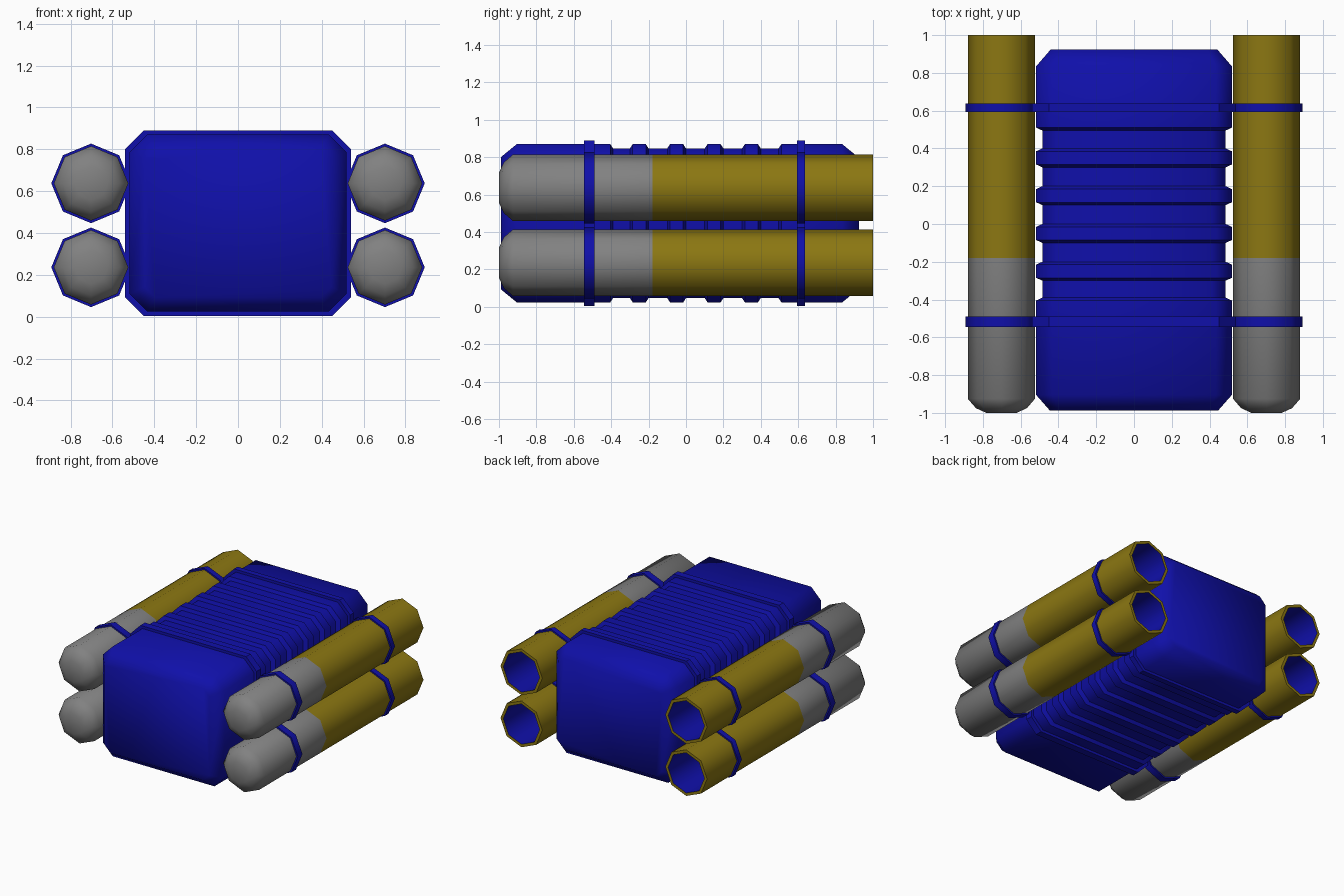
import bpy, bmesh, math

if "Cube" in bpy.data.objects:
    bpy.data.objects.remove(bpy.data.objects["Cube"])


def material(name, rgb):
    m = bpy.data.materials.new(name)
    m.diffuse_color = (*rgb, 1)
    m.use_nodes = True
    m.node_tree.nodes["Principled BSDF"].inputs["Base Color"].default_value = m.diffuse_color
    return m


BLUE = material("deep blue", (0.005, 0.005, 0.40))
GOLD = material("dark gold", (0.26, 0.185, 0.006))
GREY = material("mid grey", (0.22, 0.22, 0.22))
CZ = 0.447                      # height of the body axis


def loft(name, rings, mats, colour_of=lambda ring: 0, smooth=50):
    """Skin a list of closed rings (lists of points) and cap both ends."""
    bm = bmesh.new()
    loops = [[bm.verts.new(p) for p in ring] for ring in rings]
    n = len(loops[0])
    for k in range(len(loops) - 1):
        a, b = loops[k], loops[k + 1]
        for i in range(n):
            j = (i + 1) % n
            f = bm.faces.new((a[i], a[j], b[j], b[i]))
            f.material_index = colour_of(k)
    bm.faces.new(loops[0]).material_index = colour_of(0)
    bm.faces.new(loops[-1]).material_index = colour_of(len(loops) - 2)
    bmesh.ops.recalc_face_normals(bm, faces=bm.faces)
    me = bpy.data.meshes.new(name)
    bm.to_mesh(me)
    bm.free()
    for m in mats:
        me.materials.append(m)
    for p in me.polygons:
        p.use_smooth = True
    me.set_sharp_from_angle(angle=math.radians(smooth))
    ob = bpy.data.objects.new(name, me)
    bpy.context.collection.objects.link(ob)
    return ob


def box_ring(y, hx, hz, c):
    """Rectangle with cut corners, across the body."""
    pts = [(hx, hz - c), (hx - c, hz), (c - hx, hz), (-hx, hz - c),
           (-hx, c - hz), (c - hx, -hz), (hx - c, -hz), (hx, c - hz)]
    return [(x, y, CZ + z) for x, z in pts]


def round_ring(y, r, x, z):
    return [(x + r * math.cos(i * math.pi / 4), y, z + r * math.sin(i * math.pi / 4))
            for i in range(8)]


# body: front block, ribbed middle and rear block as one skin
def outer(y):
    return box_ring(y, 0.518, 0.423, 0.085)


def inner(y):
    return box_ring(y, 0.485, 0.40, 0.075)


rings = [box_ring(-0.988, 0.445, 0.355, 0.05), outer(-0.905), outer(-0.405), inner(-0.39)]
for y in (-0.3, -0.1, 0.1, 0.3):
    rings += [inner(y), outer(y + 0.015), outer(y + 0.085), inner(y + 0.10)]
rings += [inner(0.495), outer(0.51), outer(0.835), box_ring(0.925, 0.44, 0.35, 0.05)]
loft("ribbed_body", rings, [BLUE])

# straps: around the body and around every tube
STRAPS = {"front": (-0.545, -0.49), "rear": (0.594, 0.637)}
for end, (y0, y1) in STRAPS.items():
    loft(f"body_strap_{end}", [box_ring(y, 0.54, 0.443, 0.09) for y in (y0, y1)], [BLUE], smooth=30)

# tubes: grey round-nosed front, gold rear, blue hollow end
R = 0.178
PROFILE = [(-1.0, 0.08), (-0.975, 0.135), (-0.925, R), (-0.18, R), (1.0, R),
           (1.0, 0.155), (0.45, 0.155)]
for side, x in (("left", -0.702), ("right", 0.702)):
    for level, z in (("lower", 0.236), ("upper", 0.637)):
        loft(f"tube_{side}_{level}", [round_ring(y, r, x, z) for y, r in PROFILE],
             [GREY, GOLD, BLUE], lambda k: 0 if k < 3 else 1 if k < 5 else 2)
        for end, (y0, y1) in STRAPS.items():
            # ring open where the tube passes through is hidden inside the tube
            loft(f"tube_strap_{end}_{side}_{level}",
                 [round_ring(y, 0.19, x, z) for y in (y0, y1)]
                 if end == "front" else
                 [round_ring(y0, 0.17, x, z), round_ring(y0, 0.19, x, z),
                  round_ring(y1, 0.19, x, z), round_ring(y1, 0.17, x, z)],
                 [BLUE], smooth=50)
            if end == "rear":
                # remove the end caps so the bore stays open
                me = bpy.data.objects[f"tube_strap_{end}_{side}_{level}"].data
                bm = bmesh.new()
                bm.from_mesh(me)
                caps = [f for f in bm.faces if len(f.verts) == 8]
                bmesh.ops.delete(bm, geom=caps, context='FACES_ONLY')
                bm.to_mesh(me)
                bm.free()
